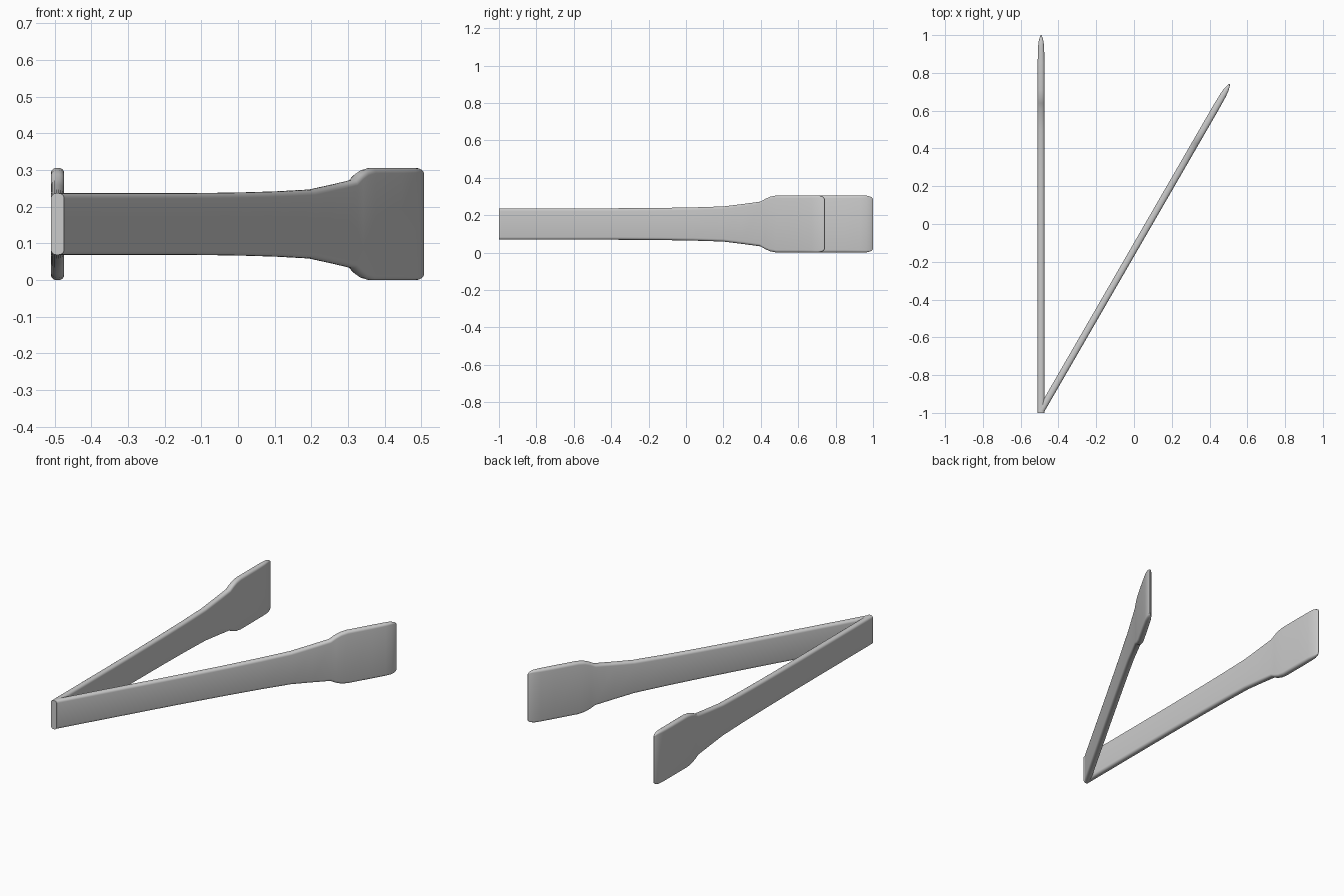
import bpy, bmesh, math
from mathutils import Matrix, Vector

if "Cube" in bpy.data.objects:
    bpy.data.objects.remove(bpy.data.objects["Cube"])

MID_Z = 0.153
# distance along the arm, half width, half thickness
STATIONS = [
    (0.0, 0.084, 0.018), (0.7, 0.084, 0.018), (1.0, 0.086, 0.018),
    (1.2, 0.089, 0.018), (1.38, 0.094, 0.018), (1.5, 0.107, 0.018),
    (1.61, 0.120, 0.018), (1.64, 0.136, 0.018), (1.67, 0.147, 0.018),
    (1.71, 0.153, 0.018), (1.85, 0.153, 0.018), (1.93, 0.153, 0.0165),
    (1.965, 0.152, 0.0135), (1.985, 0.147, 0.008), (1.995, 0.141, 0.0045),
    (2.0, 0.134, 0.002),
]


def section(w, h):
    """Flat bar outline with rounded edges, as (x, z) pairs."""
    r = h * 0.8
    pts = []
    for q, (sx, sz) in enumerate([(1, 1), (-1, 1), (-1, -1), (1, -1)]):
        for k in range(5):
            a = math.radians(90 * q + 22.5 * k)
            pts.append((sx * (h - r) + r * math.cos(a),
                        sz * (w - r) + r * math.sin(a)))
    return pts


def make_arm(name, base, angle):
    bm = bmesh.new()
    # loft the bar from hinge to gripping tip
    rings = [[bm.verts.new((x, t, z)) for x, z in section(w, h)]
             for t, w, h in STATIONS]
    n = len(rings[0])
    for a, b in zip(rings, rings[1:]):
        for i in range(n):
            j = (i + 1) % n
            bm.faces.new((a[i], a[j], b[j], b[i]))
    bm.faces.new(rings[0])
    bm.faces.new(rings[-1])
    bmesh.ops.recalc_face_normals(bm, faces=bm.faces)
    bm.transform(Matrix.Translation(Vector((*base, MID_Z)))
                 @ Matrix.Rotation(angle, 4, 'Z'))
    mesh = bpy.data.meshes.new(name)
    bm.to_mesh(mesh)
    bm.free()
    ob = bpy.data.objects.new(name, mesh)
    bpy.context.collection.objects.link(ob)
    bpy.context.view_layer.objects.active = ob
    ob.select_set(True)
    bpy.ops.object.shade_smooth_by_angle(angle=math.radians(35))
    ob.select_set(False)


# two arms of the tongs, meeting at the hinge end
make_arm("straight_arm", (-0.492, -1.0), 0.0)
make_arm("angled_arm", (-0.494, -0.991), math.radians(-30))
